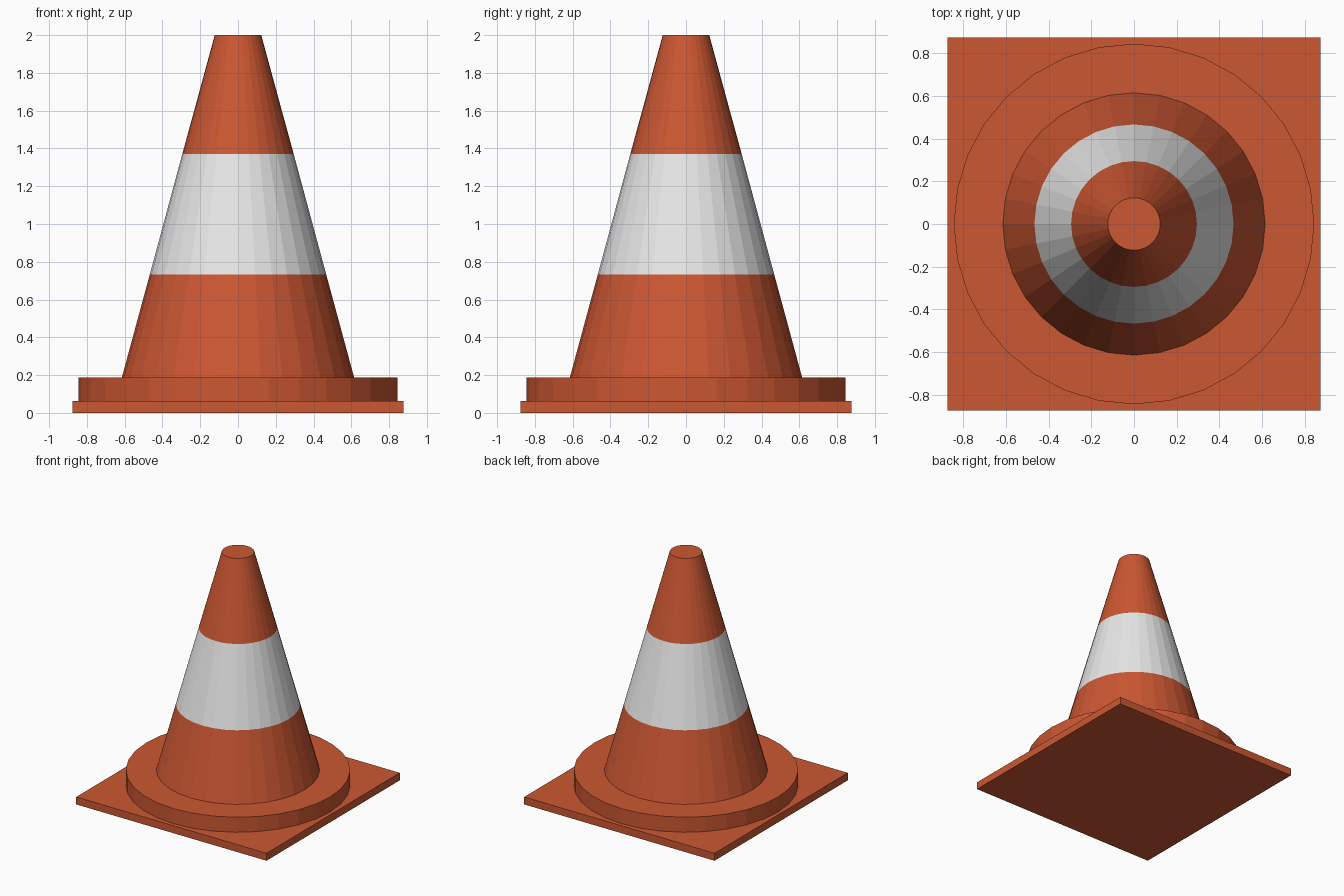
import bpy
import bmesh
from math import cos, sin, tau

SIDES = 32

if "Cube" in bpy.data.objects:
    bpy.data.objects.remove(bpy.data.objects["Cube"], do_unlink=True)


def make_material(name, rgb):
    mat = bpy.data.materials.new(name)
    mat.use_nodes = True
    mat.diffuse_color = (*rgb, 1)
    mat.node_tree.nodes["Principled BSDF"].inputs["Base Color"].default_value = (*rgb, 1)
    return mat


orange = make_material("orange_plastic", (0.60, 0.095, 0.032))
white = make_material("white_stripe", (0.80, 0.80, 0.80))


def finish(name, bm, materials):
    bmesh.ops.recalc_face_normals(bm, faces=bm.faces)
    mesh = bpy.data.meshes.new(name)
    bm.to_mesh(mesh)
    bm.free()
    for mat in materials:
        mesh.materials.append(mat)
    obj = bpy.data.objects.new(name, mesh)
    bpy.context.collection.objects.link(obj)
    return obj


def lathe(name, profile, materials, stripe=None):
    """Closed, faceted solid from (radius, height) rings; stripe is a height range."""
    bm = bmesh.new()
    rings = [[bm.verts.new((r * cos(tau * i / SIDES), r * sin(tau * i / SIDES), z))
              for i in range(SIDES)] for r, z in profile]
    for low, high in zip(rings, rings[1:]):
        for i in range(SIDES):
            j = (i + 1) % SIDES
            bm.faces.new((low[i], low[j], high[j], high[i]))
    bm.faces.new(rings[0][::-1])
    bm.faces.new(rings[-1])
    if stripe:
        for face in bm.faces:
            if stripe[0] < face.calc_center_median().z < stripe[1]:
                face.material_index = 1
    return finish(name, bm, materials)


# Square foot
bm = bmesh.new()
bmesh.ops.create_cube(bm, size=1)
bmesh.ops.scale(bm, vec=(1.75, 1.75, 0.062), verts=bm.verts)
bmesh.ops.translate(bm, vec=(0, 0, 0.031), verts=bm.verts)
finish("square_base", bm, [orange])

# Round collar on the foot
lathe("base_collar", [(0.845, 0.062), (0.845, 0.187)], [orange])

# Tapered body with the white band
band = (0.733, 1.37)
lathe("cone_body", [(0.615, 0.187), (0.467, band[0]), (0.295, band[1]), (0.123, 2.0)],
      [orange, white], stripe=band)
